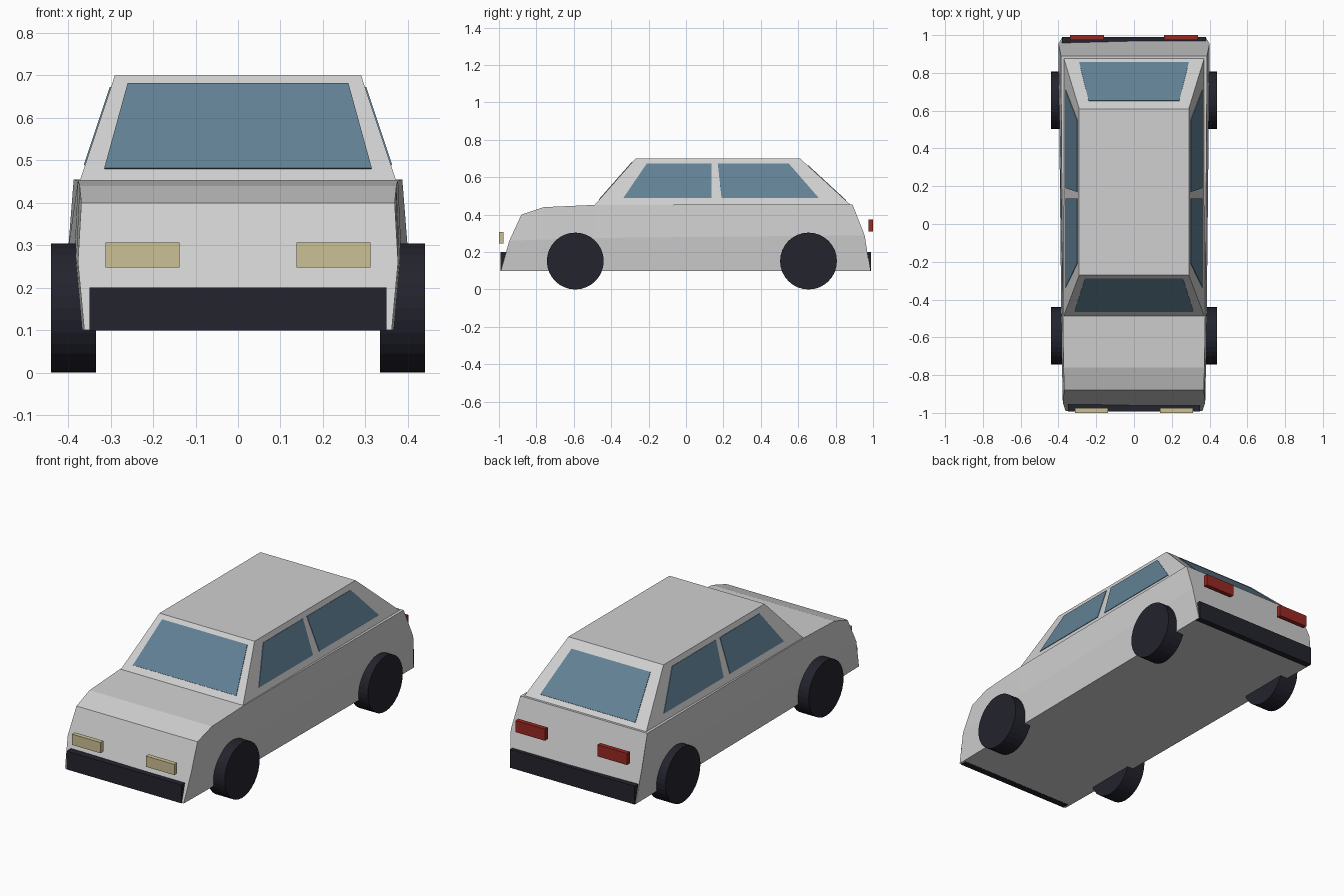
import bpy, bmesh, math
from mathutils import Vector, Matrix

if "Cube" in bpy.data.objects:
    bpy.data.objects.remove(bpy.data.objects["Cube"])


def material(name, rgb):
    m = bpy.data.materials.new(name)
    m.diffuse_color = (*rgb, 1)
    m.use_nodes = True
    m.node_tree.nodes["Principled BSDF"].inputs["Base Color"].default_value = m.diffuse_color
    return m


PAINT = material("silver paint", (0.63, 0.63, 0.63))
GLASS = material("blue glass", (0.12, 0.22, 0.30))
DARK = material("dark rubber", (0.017, 0.017, 0.027))
RED = material("red lens", (0.32, 0.022, 0.016))
CREAM = material("cream lens", (0.60, 0.53, 0.30))


def finish(name, bm, mat):
    bmesh.ops.recalc_face_normals(bm, faces=bm.faces)
    me = bpy.data.meshes.new(name)
    bm.to_mesh(me)
    bm.free()
    me.materials.append(mat)
    ob = bpy.data.objects.new(name, me)
    bpy.context.collection.objects.link(ob)
    return ob


def loft(name, rings, mat):
    """Skin a list of equally long closed rings and cap both ends."""
    bm = bmesh.new()
    rows = [[bm.verts.new(p) for p in ring] for ring in rings]
    n = len(rows[0])
    for a, b in zip(rows, rows[1:]):
        for i in range(n):
            j = (i + 1) % n
            bm.faces.new((a[i], a[j], b[j], b[i]))
    bm.faces.new(rows[0])
    bm.faces.new(rows[-1])
    return finish(name, bm, mat)


def box(name, x0, x1, y0, y1, z0, z1, mat):
    rect = [(x0, z0), (x1, z0), (x1, z1), (x0, z1)]
    return loft(name, [[(x, y, z) for x, z in rect] for y in (y0, y1)], mat)


def pane(name, pts, outward):
    """Thin glass plate lying on a sloped cabin face."""
    p = [Vector(q) for q in pts]
    n = (p[1] - p[0]).cross(p[2] - p[0]).normalized()
    if n.dot(Vector(outward)) < 0:
        n = -n
    return loft(name, [[q + n * d for q in p] for d in (-0.003, 0.003)], GLASS)


# Lower body: each station has (y, z, half width) for sill, waist and shoulder
stations = [
    [(-0.99, 0.10, 0.362), (-0.945, 0.26, 0.377), (-0.88, 0.40, 0.369)],
    [(-0.76, 0.10, 0.366), (-0.76, 0.267, 0.381), (-0.76, 0.44, 0.373)],
    [(-0.49, 0.10, 0.370), (-0.49, 0.275, 0.385), (-0.49, 0.452, 0.377)],
    [(0.985, 0.10, 0.382), (0.955, 0.29, 0.400), (0.89, 0.455, 0.387)],
]
loft("lower_body", [[(w, y, z) for y, z, w in s] + [(-w, y, z) for y, z, w in reversed(s)]
                    for s in stations], PAINT)

# Cabin: a tapered block from belt line to roof
BELT, ROOF = 0.45, 0.70
loft("cabin", [[(-w, f, z), (w, f, z), (w, r, z), (-w, r, z)]
               for w, f, r, z in ((0.373, -0.49, 0.882, BELT), (0.29, -0.27, 0.61, ROOF))], PAINT)


def slope(z, low, high):
    return low + (high - low) * (z - BELT) / (ROOF - BELT)


# Windscreen and rear window
def end_pane(name, low, high, z0, w0, z1, w1, outward):
    a, b = slope(z0, low, high), slope(z1, low, high)
    pane(name, [(-w0, a, z0), (w0, a, z0), (w1, b, z1), (-w1, b, z1)], outward)


end_pane("windscreen", -0.49, -0.27, 0.48, 0.315, 0.68, 0.26, (0, -1, 0))
end_pane("rear_window", 0.882, 0.61, 0.475, 0.29, 0.662, 0.24, (0, 1, 0))

# Parts repeated on both sides
side_windows = {
    "front_door_window": [(-0.335, 0.488), (0.135, 0.488), (0.135, 0.672), (-0.21, 0.672)],
    "rear_door_window": [(0.19, 0.488), (0.71, 0.488), (0.55, 0.672), (0.17, 0.672)],
}
for s, side in ((1, "right"), (-1, "left")):
    for name, pts in side_windows.items():
        pane(f"{side}_{name}", [(s * slope(z, 0.373, 0.29), y, z) for y, z in pts], (s, 0, 0))
    box(f"{side}_headlight", s * 0.138, s * 0.312, -1.0, -0.975, 0.247, 0.306, CREAM)
    box(f"{side}_tail_light", s * 0.16, s * 0.34, 0.975, 1.0, 0.31, 0.374, RED)
    for y, end in ((-0.592, "front"), (0.655, "rear")):
        bm = bmesh.new()
        bmesh.ops.create_cone(bm, cap_ends=True, segments=32, radius1=0.152, radius2=0.152,
                              depth=0.106, matrix=Matrix.Translation((s * 0.387, y, 0.152))
                              @ Matrix.Rotation(math.pi / 2, 4, 'Y'))
        finish(f"{side}_{end}_wheel", bm, DARK)

# Bumpers
box("front_bumper", -0.35, 0.35, -0.993, -0.955, 0.099, 0.20, DARK)
box("rear_bumper", -0.38, 0.38, 0.955, 0.99, 0.099, 0.20, DARK)
